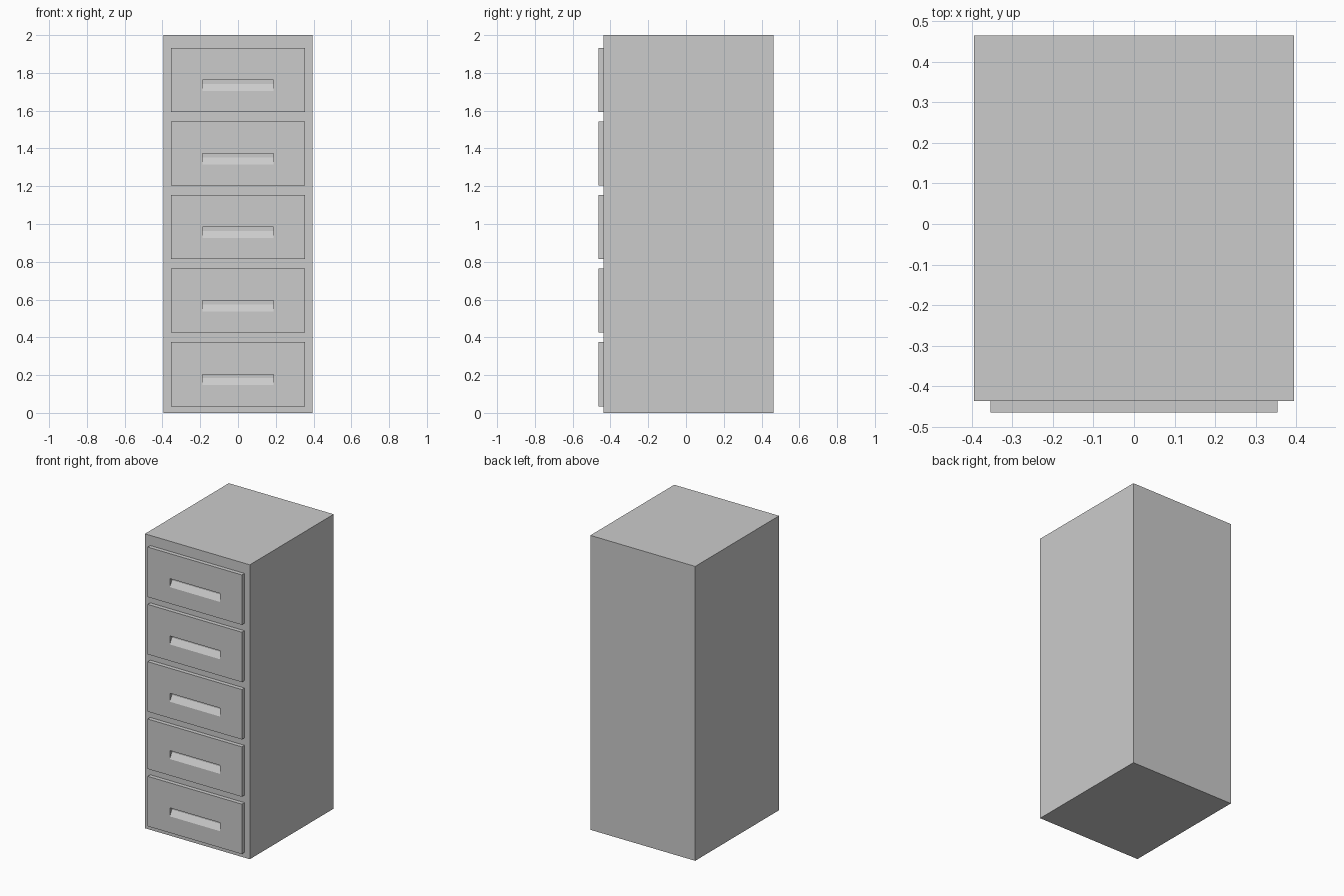
import bpy, bmesh

if "Cube" in bpy.data.objects:
    bpy.data.objects.remove(bpy.data.objects["Cube"])

W, FRONT, BACK, H = 0.394, -0.436, 0.464, 2.0      # cabinet half width, depth range, height
DW, DFRONT, DH = 0.354, -0.464, 0.339              # drawer half width, front plane, height
FIRST, PITCH, COUNT = 0.035, 0.3893, 5             # lowest drawer bottom, spacing, number


def prism(name, profile, half_width, z=0.0):
    """Extrude a (y, z) profile symmetrically along x."""
    bm = bmesh.new()
    face = bm.faces.new([bm.verts.new((-half_width, y, pz)) for y, pz in profile])
    ext = bmesh.ops.extrude_face_region(bm, geom=[face])
    verts = [g for g in ext["geom"] if isinstance(g, bmesh.types.BMVert)]
    bmesh.ops.translate(bm, vec=(2 * half_width, 0, 0), verts=verts)
    bmesh.ops.recalc_face_normals(bm, faces=bm.faces)
    mesh = bpy.data.meshes.new(name)
    bm.to_mesh(mesh)
    bm.free()
    obj = bpy.data.objects.new(name, mesh)
    obj.location.z = z
    bpy.context.collection.objects.link(obj)
    return obj


def rect(y0, y1, z0, z1):
    return [(y0, z0), (y1, z0), (y1, z1), (y0, z1)]


# Cabinet body
prism("cabinet_body", rect(FRONT, BACK, 0, H), W)

# Finger pull: flat top and back, sloping out to the drawer face at the bottom
mid = DH / 2
depth = 0.023
slope = 0.038 / depth
out = 0.01
pull = [(DFRONT - out, mid), (DFRONT + depth, mid), (DFRONT + depth, mid - 0.02),
        (DFRONT - out, mid - 0.02 - slope * (depth + out))]

# Drawer fronts with recessed pulls
for i in range(COUNT):
    z = FIRST + i * PITCH
    drawer = prism(f"drawer_front_{i + 1}", rect(DFRONT, FRONT, 0, DH), DW, z)
    cutter = prism(f"pull_cutter_{i + 1}", pull, 0.188, z)
    cutter.hide_render = True
    cutter.display_type = 'WIRE'
    cut = drawer.modifiers.new("pull_recess", 'BOOLEAN')
    cut.operation = 'DIFFERENCE'
    cut.solver = 'EXACT'
    cut.object = cutter
